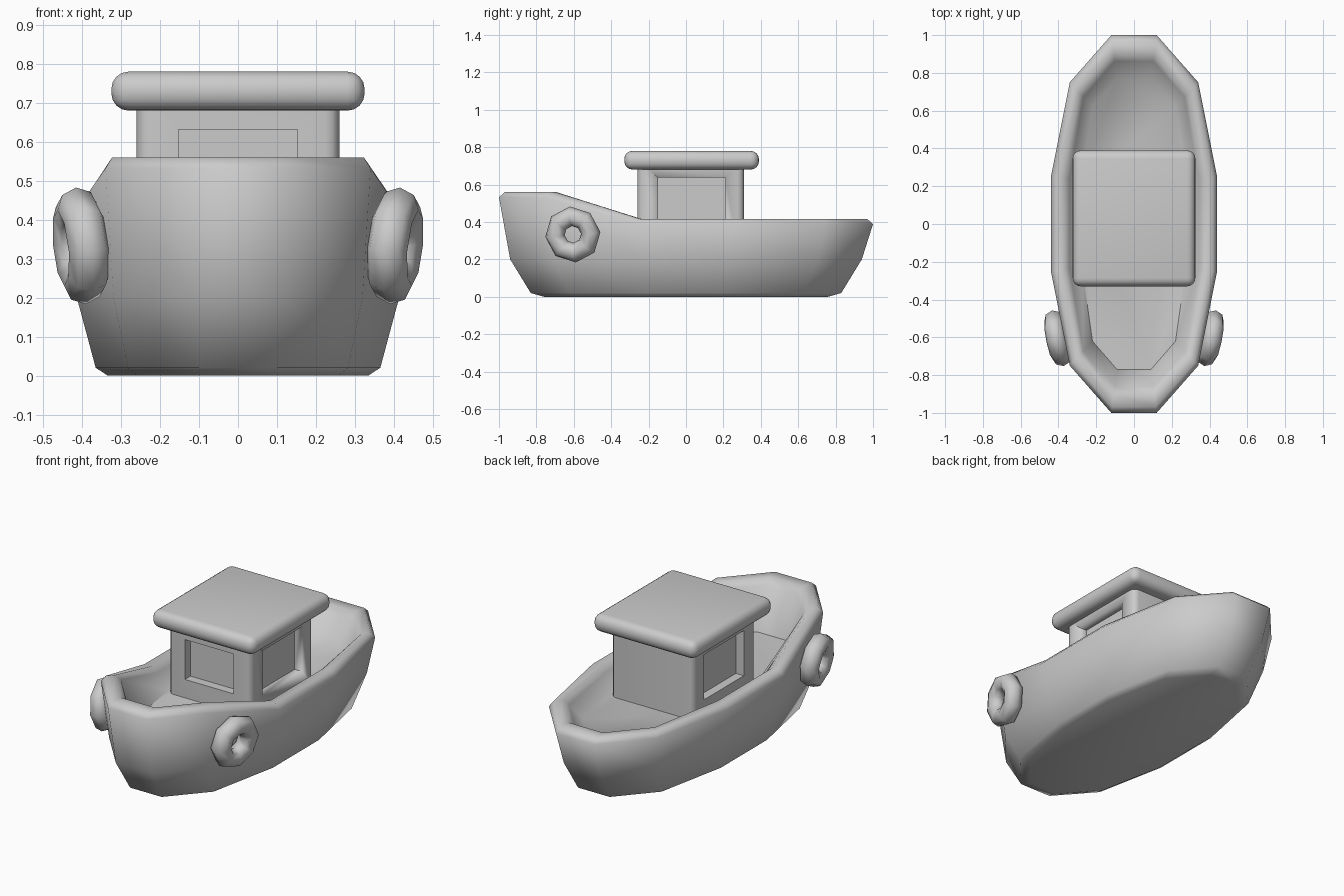
import bpy, bmesh
from math import radians
from mathutils import Matrix

if "Cube" in bpy.data.objects:
    bpy.data.objects.remove(bpy.data.objects["Cube"])


def finish(name, bm, angle=40):
    bmesh.ops.recalc_face_normals(bm, faces=bm.faces)
    me = bpy.data.meshes.new(name)
    bm.to_mesh(me)
    bm.free()
    me.shade_smooth()
    me.set_sharp_from_angle(angle=radians(angle))
    ob = bpy.data.objects.new(name, me)
    bpy.context.collection.objects.link(ob)
    return ob


def box(name, lo, hi, bevel=0.0, segments=3, vertical_only=False):
    bm = bmesh.new()
    size = [h - l for l, h in zip(lo, hi)]
    mid = [(h + l) / 2 for l, h in zip(lo, hi)]
    bmesh.ops.create_cube(bm, size=1, matrix=Matrix.Translation(mid) @ Matrix.Diagonal((*size, 1)))
    if bevel:
        edges = [e for e in bm.edges if not vertical_only
                 or abs(e.verts[0].co.z - e.verts[1].co.z) > 0.01]
        bmesh.ops.bevel(bm, geom=edges, offset=bevel, segments=segments,
                        profile=0.5, affect='EDGES')
    return finish(name, bm)


def full_loop(quarter):
    """Mirror a quarter outline (end to side) into a closed 12-sided loop."""
    back = [(-x, y) for x, y in reversed(quarter)][::-1]
    right = quarter + [(x, -y) for x, y in reversed(quarter)]
    left = [(-x, -y) for x, y in quarter] + back[::-1]
    return right + left


# Hull: stacked rings up the outside, over the rim and down to the deck
outer = full_loop([(0.12, 1.0), (0.34, 0.75), (0.44, 0.25)])
deck = full_loop([(0.09, 0.77), (0.22, 0.62), (0.275, 0.23)])


def sheer(y):
    return 0.56 if y < -0.5 else 0.417


rings = [[(x * s, y * s, z) for x, y in outer]
         for s, z in ((0.76, 0), (0.83, 0.02), (0.94, 0.20))]
for t, drop in ((0, 0.028), (0.14, 0), (0.42, 0), (0.6, 0.03)):
    rings.append([(a[0] + (b[0] - a[0]) * t, a[1] + (b[1] - a[1]) * t, sheer(a[1]) - drop)
                  for a, b in zip(outer, deck)])
rings.append([(x, y, 0.30) for x, y in deck])

bm = bmesh.new()
loops = [[bm.verts.new(p) for p in ring] for ring in rings]
n = len(outer)
for low, high in zip(loops, loops[1:]):
    for i in range(n):
        j = (i + 1) % n
        bm.faces.new((low[i], low[j], high[j], high[i]))
bm.faces.new(loops[0])
bm.faces.new(loops[-1])
finish("hull", bm, 60)

# Cabin with recessed windows in the front and both sides
cabin = box("cabin", (-0.26, -0.26, 0.29), (0.26, 0.31, 0.70), 0.035, 3, True)
depth = 0.05
windows = [("front_window", (-0.153, -0.4, 0.405), (0.153, -0.26 + depth, 0.632))]
for side, s in (("right", 1), ("left", -1)):
    xs = sorted((s * 0.4, s * (0.26 - depth)))
    windows.append((side + "_window", (xs[0], -0.15, 0.38), (xs[1], 0.21, 0.637)))
for name, lo, hi in windows:
    cutter = box(name + "_cutter", lo, hi)
    cutter.hide_render = True
    cutter.hide_set(True)
    mod = cabin.modifiers.new(name, 'BOOLEAN')
    mod.operation = 'DIFFERENCE'
    mod.solver = 'EXACT'
    mod.object = cutter

# Rounded roof slab
box("roof", (-0.325, -0.33, 0.68), (0.325, 0.39, 0.78), 0.044, 4)

# Tyre fenders lying against the bow sides
for side, s in (("right", 1), ("left", -1)):
    bpy.ops.mesh.primitive_torus_add(major_segments=8, minor_segments=8,
                                     major_radius=0.098, minor_radius=0.053)
    fender = bpy.context.object
    fender.name = side + "_fender"
    fender.matrix_world = (Matrix.Translation((s * 0.403, -0.605, 0.333))
                           @ Matrix.Rotation(radians(-11.5 * s), 4, 'Z')
                           @ Matrix.Rotation(radians(96 * s), 4, 'Y')
                           @ Matrix.Rotation(radians(5 * s), 4, 'Z'))
    fender.data.shade_smooth()
